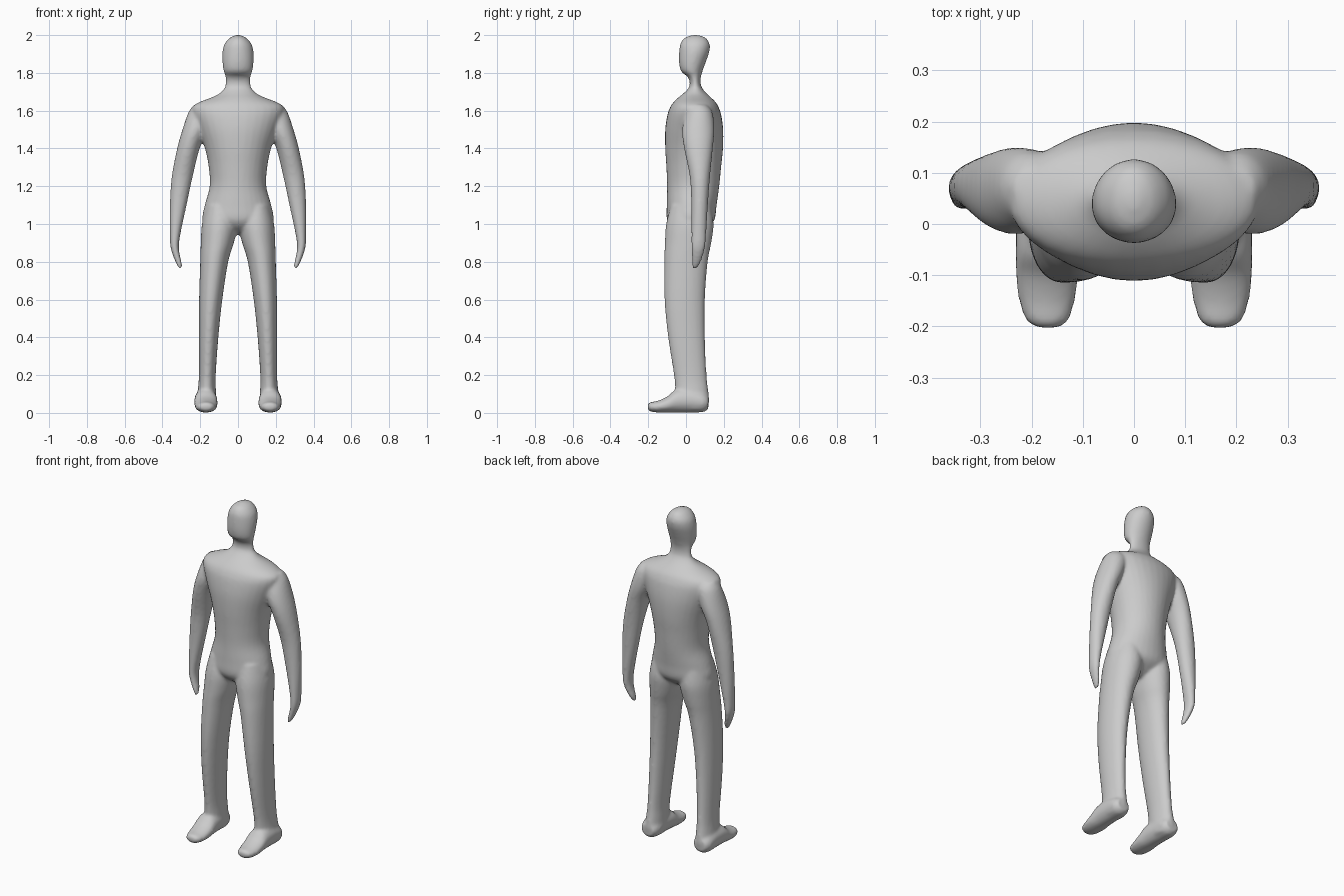
import bpy, bmesh, math
from mathutils import Vector

SEG, SUB = 32, 4


def smooth_rows(rows):
    """Catmull-Rom interpolation between cross-section rows."""
    out = []
    for i in range(len(rows) - 1):
        p0, p1 = rows[max(i - 1, 0)], rows[i]
        p2, p3 = rows[i + 1], rows[min(i + 2, len(rows) - 1)]
        for k in range(SUB):
            t = k / SUB
            out.append([0.5 * (2 * b + (c - a) * t + (2 * a - 5 * b + 4 * c - d) * t * t
                               + (3 * b - a - 3 * c + d) * t ** 3)
                        for a, b, c, d in zip(p0, p1, p2, p3)])
    return out + [list(rows[-1])]


def loft(bm, rows, axis='z', side=1):
    """Closed tube of ellipses; row = (position, x min, x max, other min, other max)."""
    rings = []
    for p, x0, x1, b0, b1 in smooth_rows(rows):
        ring = []
        for k in range(SEG):
            a = 2 * math.pi * k / SEG
            x = side * ((x0 + x1) / 2 + (x1 - x0) / 2 * math.cos(a))
            b = (b0 + b1) / 2 + (b1 - b0) / 2 * math.sin(a)
            ring.append(bm.verts.new((x, b, p) if axis == 'z' else (x, p, b)))
        rings.append(ring)
    faces = [bm.faces.new(rings[0]), bm.faces.new(rings[-1])]
    for r, s in zip(rings, rings[1:]):
        for k in range(SEG):
            n = (k + 1) % SEG
            faces.append(bm.faces.new((r[k], r[n], s[n], s[k])))
    bmesh.ops.recalc_face_normals(bm, faces=faces)


# torso, neck and head: z, half width, front y, back y
trunk = [(.945, .03, .0, .06), (.97, .12, -.06, .10), (1.02, .186, -.10, .15),
         (1.1, .176, -.102, .162), (1.2, .15, -.10, .176), (1.3, .155, -.104, .186),
         (1.4, .175, -.11, .196), (1.5, .21, -.11, .197), (1.58, .24, -.098, .186),
         (1.62, .24, -.083, .172), (1.645, .205, -.066, .157), (1.67, .14, -.04, .132),
         (1.69, .10, -.015, .11), (1.72, .072, .014, .085), (1.75, .065, .02, .077),
         (1.78, .067, .008, .079), (1.80, .073, -.018, .085), (1.82, .078, -.031, .091),
         (1.86, .082, -.037, .106), (1.91, .082, -.036, .123), (1.95, .073, -.031, .126),
         (1.98, .05, -.014, .11), (1.994, .028, .012, .088), (2.001, .006, .04, .055)]

# arm and hand: z, x min, x max, y min, y max
arm = [(.765, .298, .312, .035, .055), (.79, .297, .327, .032, .075),
       (.87, .313, .356, .028, .10), (.95, .304, .361, .028, .107),
       (1.1, .272, .361, .028, .116), (1.25, .24, .351, .02, .127),
       (1.4, .203, .322, -.01, .142), (1.5, .16, .294, -.02, .15),
       (1.59, .13, .263, .0, .14), (1.63, .15, .235, .03, .11)]

# leg: z, x min, x max, y min, y max
leg = [(.02, .12, .22, .0, .11), (.06, .115, .222, -.05, .123), (.12, .117, .213, -.057, .118),
       (.2, .118, .207, -.064, .109), (.4, .104, .207, -.095, .10), (.6, .083, .206, -.114, .10),
       (.8, .052, .2, -.115, .115), (.9, .022, .197, -.112, .134),
       (1.0, .003, .191, -.105, .146), (1.1, .02, .168, -.08, .13)]

# foot: y, x min, x max, z min, z max
foot = [(-.203, .15, .185, .02, .045), (-.19, .128, .21, .008, .056),
        (-.15, .115, .225, .002, .064), (-.1, .108, .231, .002, .086),
        (-.05, .109, .231, .002, .125), (.03, .113, .23, .002, .13),
        (.09, .118, .227, .004, .11), (.118, .135, .21, .02, .09)]

bm = bmesh.new()
loft(bm, [(z, -w, w, y0, y1) for z, w, y0, y1 in trunk])
for side in (-1, 1):
    loft(bm, arm, side=side)
    loft(bm, leg, side=side)
    loft(bm, foot, 'y', side)

mesh = bpy.data.meshes.new("human_body")
bm.to_mesh(mesh)
bm.free()
body = bpy.data.objects.new("human_body", mesh)
bpy.context.collection.objects.link(body)

# fuse the parts into one continuous skin and soften the joins
fuse = body.modifiers.new("fuse", 'REMESH')
fuse.mode = 'VOXEL'
fuse.voxel_size = 0.009
fuse.use_smooth_shade = True
soften = body.modifiers.new("soften", 'SMOOTH')
soften.factor = 0.5
soften.iterations = 6
